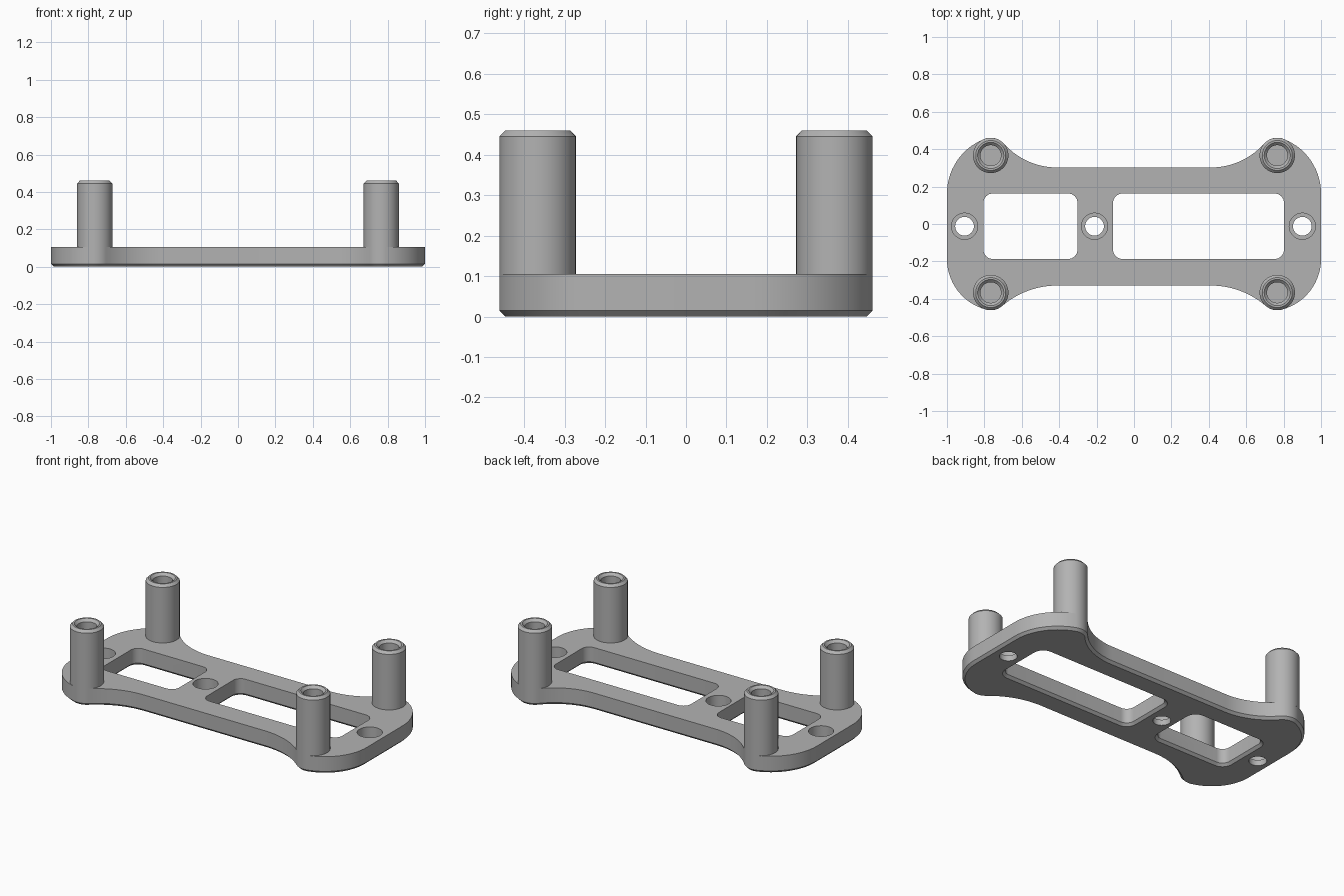
import bpy, bmesh
from math import sin, cos, pi, hypot, atan2

cube = bpy.data.objects.get("Cube")
if cube:
    bpy.data.objects.remove(cube, do_unlink=True)

grey = bpy.data.materials.new("matte grey")
grey.use_nodes = True
COLOUR = (0.45, 0.45, 0.45, 1)
grey.diffuse_color = COLOUR
grey.node_tree.nodes["Principled BSDF"].inputs["Base Color"].default_value = COLOUR

TOP, CHAMFER = 0.105, 0.015
POST_X, POST_Y, POST_R = 0.766, 0.3665, 0.0945
MID_Y = -0.012


def arc(cx, cy, r, start, end, steps):
    return [(cx + r * cos(start + (end - start) * i / steps),
             cy + r * sin(start + (end - start) * i / steps)) for i in range(steps + 1)]


def loft(name, rings):
    """Closed solid through (points, z) rings of equal length, bottom to top."""
    bm = bmesh.new()
    loops = [[bm.verts.new((x, y, z)) for x, y in pts] for pts, z in rings]
    for low, high in zip(loops, loops[1:]):
        for i in range(len(low)):
            j = (i + 1) % len(low)
            bm.faces.new((low[i], low[j], high[j], high[i]))
    bm.faces.new(loops[0][::-1])
    bm.faces.new(loops[-1])
    bmesh.ops.recalc_face_normals(bm, faces=bm.faces)
    mesh = bpy.data.meshes.new(name)
    bm.to_mesh(mesh)
    bm.free()
    mesh.materials.append(grey)
    obj = bpy.data.objects.new(name, mesh)
    bpy.context.collection.objects.link(obj)
    return obj


def activate(obj):
    bpy.ops.object.select_all(action='DESELECT')
    obj.select_set(True)
    bpy.context.view_layer.objects.active = obj


def corner(waist, flat, inset):
    """Quarter outline from the end flat, round the post, into the waist."""
    # end arc encloses the post circle; waist arc touches it from outside
    a, b, r = 1 - POST_X, POST_Y - flat, POST_R
    end_r = (a * a + b * b - r * r) / (2 * (a - r))
    dx, dy = POST_X - 0.41, POST_Y - waist
    waist_r = (dx * dx + dy * dy - r * r) / (2 * (dy + r))
    t1 = atan2(b, POST_X - 1 + end_r)
    t2 = atan2(waist + waist_r - POST_Y, 0.41 - POST_X)
    return (arc(1 - end_r, flat, end_r - inset, 0, t1, 14)
            + arc(POST_X, POST_Y, r - inset, t1, t2, 14)[1:]
            + arc(0.41, waist + waist_r, waist_r + inset, t2 - pi, -pi / 2, 14)[1:])


def outline(inset):
    back = corner(0.302, 0.163, inset)
    front = corner(0.329, 0.187, inset)
    return (back + [(-x, y) for x, y in reversed(back)]
            + [(-x, -y) for x, y in front] + [(x, -y) for x, y in reversed(front)])


def window(x0, x1, grow):
    r, h = 0.05, 0.175
    pts = []
    for k, (cx, cy) in enumerate(((x1 - r, MID_Y + h - r), (x0 + r, MID_Y + h - r),
                                  (x0 + r, MID_Y - h + r), (x1 - r, MID_Y - h + r))):
        pts += arc(cx, cy, r + grow, k * pi / 2, (k + 1) * pi / 2, 8)
    return pts


def circle(x, y, r):
    return arc(x, y, r, 0, 2 * pi, 48)[:-1]


def lathe_rings(x, y, profile):
    return [(circle(x, y, r), z) for r, z in profile]


def cut(target, cutter):
    mod = target.modifiers.new("cut", 'BOOLEAN')
    mod.operation, mod.solver, mod.object = 'DIFFERENCE', 'EXACT', cutter
    activate(target)
    bpy.ops.object.modifier_apply(modifier=mod.name)
    bpy.data.objects.remove(cutter, do_unlink=True)


# Base plate with chamfered underside
plate = loft("base_plate", [(outline(CHAMFER), 0), (outline(0), CHAMFER), (outline(0), TOP)])

# Rectangular windows, flared at the underside
for x0, x1 in ((-0.805, -0.302), (-0.112, 0.802)):
    cut(plate, loft("window_cutter", [(window(x0, x1, 2 * CHAMFER), -CHAMFER),
                                      (window(x0, x1, 0), CHAMFER),
                                      (window(x0, x1, 0), 0.2)]))

# Counterbored screw holes along the middle
for x in (-0.906, -0.211, 0.9):
    cut(plate, loft("screw_hole_cutter", lathe_rings(x, MID_Y, (
        (0.05, -0.1), (0.05, 0.035), (0.07, 0.035), (0.07, 0.2)))))

# Four standoff posts with chamfered rims and blind bores
parts = [plate]
for side, sx in (("left", 1), ("right", -1)):
    for end, sy in (("front", -1), ("back", 1)):
        parts.append(loft(f"{end}_{side}_post", lathe_rings(sx * POST_X, sy * POST_Y, (
            (POST_R, 0.1), (POST_R, 0.445), (0.08, 0.46),
            (0.07, 0.46), (0.055, 0.445), (0.055, 0.16)))))

for part in parts:
    activate(part)
    bpy.ops.object.shade_smooth_by_angle(angle=pi / 6)
